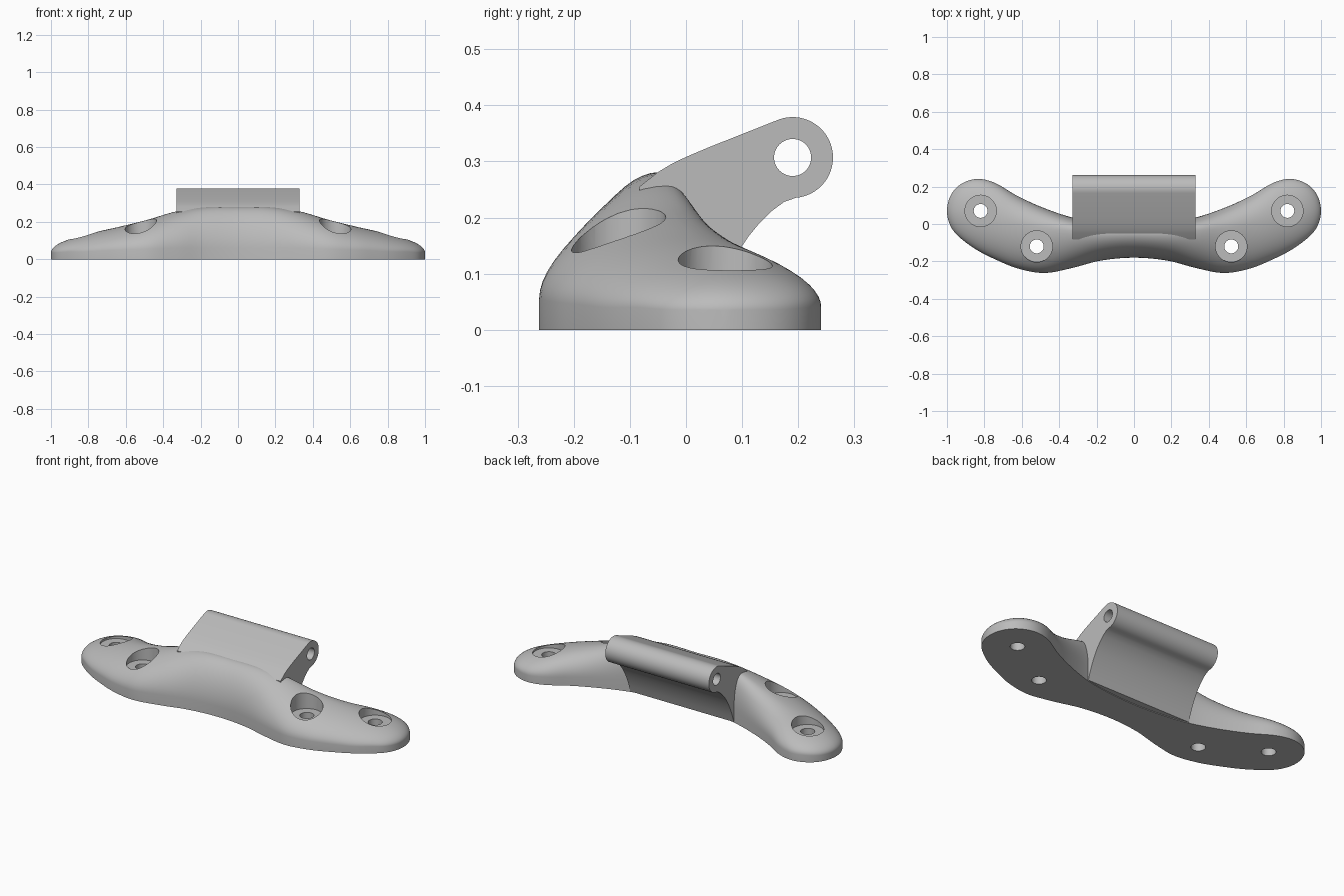
import bpy, bmesh, math

if "Cube" in bpy.data.objects:
    bpy.data.objects.remove(bpy.data.objects["Cube"], do_unlink=True)

grey = bpy.data.materials.new("plain grey")
grey.use_nodes = True
COLOUR = (0.5, 0.5, 0.5, 1)
grey.diffuse_color = COLOUR
grey.node_tree.nodes["Principled BSDF"].inputs["Base Color"].default_value = COLOUR


def add_object(name, bm):
    bmesh.ops.recalc_face_normals(bm, faces=bm.faces)
    mesh = bpy.data.meshes.new(name)
    bm.to_mesh(mesh)
    bm.free()
    mesh.materials.append(grey)
    obj = bpy.data.objects.new(name, mesh)
    bpy.context.collection.objects.link(obj)
    return obj


def activate(obj):
    bpy.ops.object.select_all(action="DESELECT")
    obj.select_set(True)
    bpy.context.view_layer.objects.active = obj


def cut(obj, cutter):
    activate(obj)
    mod = obj.modifiers.new("cut", "BOOLEAN")
    mod.operation, mod.solver, mod.object = "DIFFERENCE", "EXACT", cutter
    bpy.ops.object.modifier_apply(modifier=mod.name)
    bpy.data.objects.remove(cutter, do_unlink=True)


def smooth(obj, degrees=32):
    activate(obj)
    bpy.ops.object.shade_smooth_by_angle(angle=math.radians(degrees))


def turned(name, profile, x, y, steps=48):
    """Solid turned about a vertical axis from (radius, height) pairs."""
    bm = bmesh.new()
    rings = [[bm.verts.new((x + r * math.cos(math.tau * i / steps),
                            y + r * math.sin(math.tau * i / steps), z))
              for i in range(steps)] for r, z in profile]
    for a, b in zip(rings, rings[1:]):
        for i in range(steps):
            j = (i + 1) % steps
            bm.faces.new((a[i], a[j], b[j], b[i]))
    bm.faces.new(rings[0])
    bm.faces.new(rings[-1])
    return add_object(name, bm)


def interpolate(keys, t):
    """Smooth curve through rows whose first entry is the parameter."""
    k = max(i for i in range(len(keys) - 1) if keys[i][0] <= t or i == 0)
    a, b = keys[k], keys[k + 1]
    p, n = keys[max(k - 1, 0)], keys[min(k + 2, len(keys) - 1)]
    d = b[0] - a[0]
    u = (t - a[0]) / d
    out = []
    for c in range(1, len(a)):
        m0 = (b[c] - p[c]) / (b[0] - p[0]) * d if k else 0
        m1 = (n[c] - a[c]) / (n[0] - a[0]) * d
        out.append((2*u**3 - 3*u*u + 1) * a[c] + (u**3 - 2*u*u + u) * m0
                   + (3*u*u - 2*u**3) * b[c] + (u**3 - u*u) * m1)
    return out


# Curved base: x, front edge, back edge, ridge position, ridge height, wall height
STATIONS = [
    (0.00, -0.18, 0.00, -0.05, 0.28, 0.06),
    (0.18, -0.196, 0.01, -0.05, 0.278, 0.06),
    (0.33, -0.235, 0.035, -0.035, 0.256, 0.06),
    (0.48, -0.262, 0.085, -0.025, 0.212, 0.055),
    (0.62, -0.238, 0.148, 0.00, 0.177, 0.05),
    (0.74, -0.19, 0.218, 0.025, 0.15, 0.045),
    (0.83, -0.145, 0.241, 0.045, 0.127, 0.04),
    (0.91, -0.09, 0.222, 0.065, 0.104, 0.04),
    (0.97, -0.03, 0.17, 0.07, 0.076, 0.036),
    (1.00, 0.07, 0.07, 0.07, 0.035, 0.035),
]
KEYS = [(math.asin(s[0]),) + s[1:] for s in STATIONS]
HALF, ARC = 48, 28

bm = bmesh.new()
rings = []
for i in range(-HALF, HALF + 1):
    t = i / HALF * math.pi / 2
    front, back, ridge, top, wall = interpolate(KEYS, abs(t))
    power = 2.6 - 0.6 * min(abs(math.sin(t)) / 0.6, 1)
    section = [(front, 0)]
    for j in range(ARC + 1):
        a = math.pi * j / ARC
        side, n = (front, 1.85) if j < ARC / 2 else (back, power)
        section.append((ridge + (side - ridge) * abs(math.cos(a)) ** (2 / n),
                        wall + (top - wall) * max(math.sin(a), 0) ** (2 / n)))
    section.append((back, 0))
    rings.append([bm.verts.new((math.sin(t), y, z)) for y, z in section])
for a, b in zip(rings, rings[1:]):
    for j in range(len(a)):
        k = (j + 1) % len(a)
        bm.faces.new((a[j], a[k], b[k], b[j]))
bmesh.ops.remove_doubles(bm, verts=bm.verts, dist=0.0004)
base = add_object("curved_base", bm)

# Counterbored screw holes, mirrored left and right
for side in (-1, 1):
    for x, y, floor in ((0.52, -0.12, 0.125), (0.82, 0.07, 0.095)):
        bore = [(0.037, -0.1), (0.037, floor), (0.084, floor), (0.084, 0.5)]
        cut(base, turned("screw_hole_cutter", bore, side * x, y))
smooth(base)

# Hinge arm: barrel arc, concave underside, then the root buried in the base
WIDTH, CY, CZ, R, HOLE = 0.328, 0.19, 0.307, 0.072, 0.033
outline = [(CY + R * math.cos(math.radians(d)), CZ + R * math.sin(math.radians(d)))
           for d in range(110, -86, -5)]
outline += [(0.175, 0.228), (0.152, 0.211), (0.13, 0.189), (0.112, 0.167),
            (0.097, 0.145), (0.08, 0.115), (0.063, 0.08), (0.048, 0.042),
            (0.036, 0.004), (-0.03, 0.004), (-0.08, 0.2), (-0.083, 0.255),
            (-0.05, 0.281), (-0.025, 0.296), (0.0, 0.308), (0.04, 0.325)]
bm = bmesh.new()
face = bm.faces.new([bm.verts.new((-WIDTH, y, z)) for y, z in outline])
out = bmesh.ops.extrude_face_region(bm, geom=[face])
bmesh.ops.translate(bm, vec=(2 * WIDTH, 0, 0),
                    verts=[v for v in out["geom"] if isinstance(v, bmesh.types.BMVert)])
hinge = add_object("hinge_arm", bm)

# Pin hole through the barrel
pin = turned("pin_hole_cutter", [(HOLE, -1), (HOLE, 1)], 0, 0)
pin.rotation_euler = (0, math.pi / 2, 0)
pin.location = (0, CY, CZ)
bpy.context.view_layer.update()
cut(hinge, pin)
smooth(hinge)
